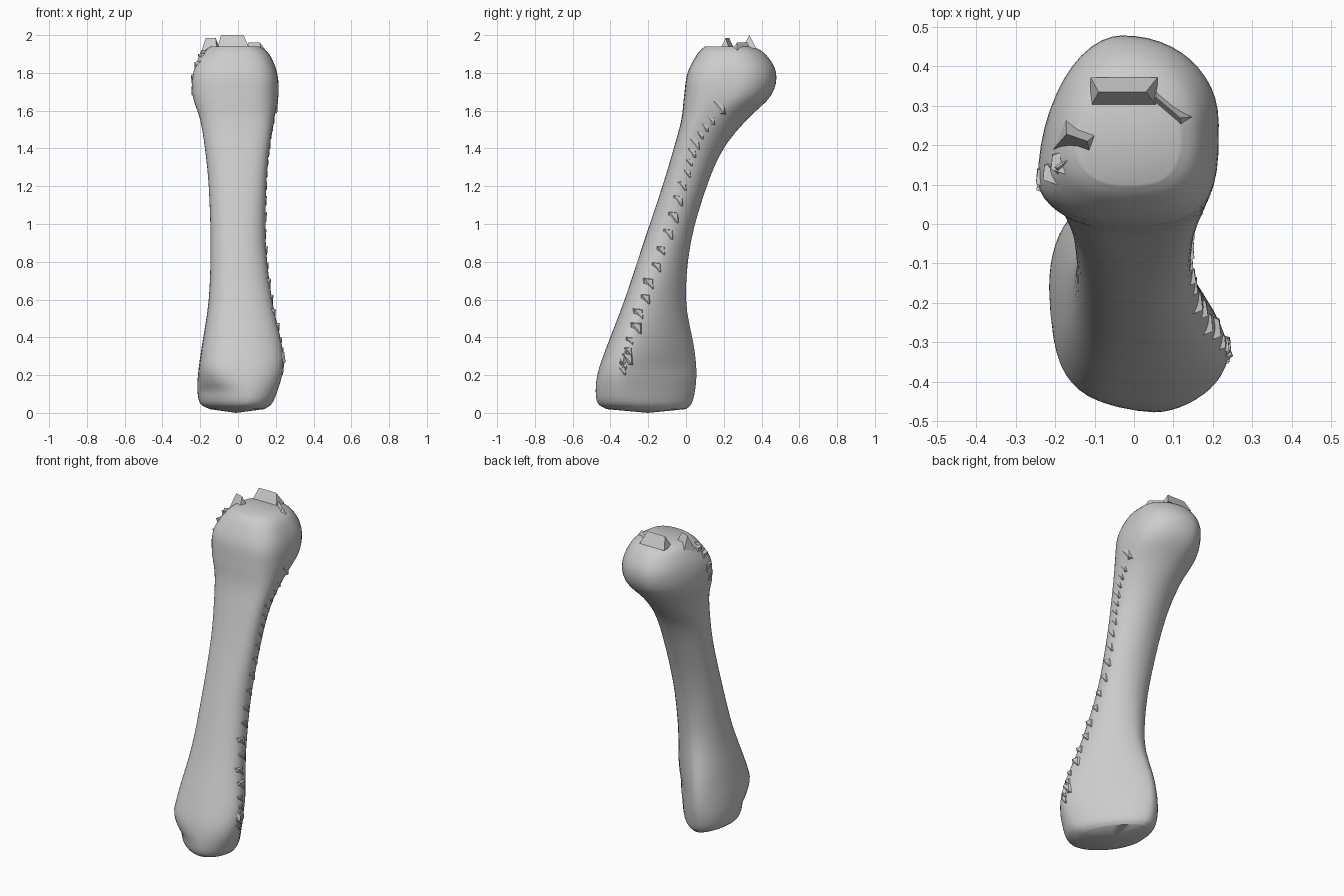
import bpy, bmesh, math, random
from mathutils import Vector

if "Cube" in bpy.data.objects:
    bpy.data.objects.remove(bpy.data.objects["Cube"])

random.seed(4)
SEG, SUB = 48, 4

bone_mat = bpy.data.materials.new("bone grey")
bone_mat.diffuse_color = (0.6, 0.6, 0.6, 1)
bone_mat.use_nodes = True
bone_mat.node_tree.nodes["Principled BSDF"].inputs["Base Color"].default_value = bone_mat.diffuse_color

# Sections: z, y front, y back, x left, x right, y of left/right peak, x of front/back peak
SECTIONS = [
    (.02, -.42, .00, -.15, .14, -.20, -.28, .04, -.07),
    (.05, -.466, .03, -.20, .18, -.18, -.31, .05, -.08),
    (.12, -.478, .048, -.215, .21, -.16, -.33, .05, -.09),
    (.22, -.465, .055, -.21, .236, -.18, -.33, .04, -.09),
    (.35, -.42, .042, -.192, .234, -.20, -.30, .02, -.08),
    (.60, -.325, .00, -.155, .18, -.17, -.22, .01, -.03),
    (.90, -.225, .025, -.145, .147, -.10, -.11, 0, -.01),
    (1.20, -.125, .11, -.155, .15, -.01, -.02, 0, 0),
    (1.40, -.065, .20, -.175, .165, .04, .04, 0, 0),
    (1.55, -.025, .32, -.20, .19, .08, .12, -.01, -.01),
    (1.68, -.01, .45, -.24, .214, .11, .24, -.02, -.03),
    (1.80, .008, .477, -.237, .207, .12, .26, -.02, -.03),
    (1.90, .06, .42, -.19, .165, .18, .25, -.02, -.02),
    (1.94, .10, .35, -.145, .115, .21, .24, -.02, -.02),
]

# Roundness (superellipse power) by height: z, front left, front right, back left, back right
ROUND = [
    (0, 1.6, 2.0, 2.3, 1.5),
    (.12, 1.8, 2.0, 2.1, 1.4),
    (.24, 3.1, 2.1, 2.1, 1.3),
    (.4, 2.8, 2.1, 2.1, 1.4),
    (.65, 2.5, 2.2, 2.1, 1.65),
    (1.0, 2.3, 2.3, 2.15, 1.9),
    (1.5, 2.2, 3.0, 2.0, 1.9),
    (1.75, 2.1, 3.4, 1.9, 2.1),
    (2.0, 2.3, 2.8, 2.1, 2.1),
]


def roundness(z):
    for a, b in zip(ROUND, ROUND[1:]):
        if z <= b[0]:
            t = (z - a[0]) / (b[0] - a[0])
            return [p + (q - p) * t for p, q in zip(a[1:], b[1:])]


def section(u):
    """Smoothly interpolated section at index position u."""
    i = min(int(u), len(SECTIONS) - 2)
    t = u - i
    a, b = SECTIONS[max(i - 1, 0)], SECTIONS[i]
    c, d = SECTIONS[i + 1], SECTIONS[min(i + 2, len(SECTIONS) - 1)]
    return [.5 * (2 * q + (r - p) * t + (2 * p - 5 * q + 4 * r - s) * t * t
                  + (3 * q - p - 3 * r + s) * t ** 3) for p, q, r, s in zip(a, b, c, d)]


def ring(sec):
    z, yf, yb, xl, xr, yl, yr, xf, xb = sec
    fl, fr, bl, br = roundness(z)
    pts = []
    for k in range(SEG):
        a = 2 * math.pi * k / SEG
        c, s = math.cos(a), math.sin(a)
        xs, ys = (xr, yr) if c > 0 else (xl, yl)
        xm, ye = (xb, yb) if s > 0 else (xf, yf)
        n = (br if c > 0 else bl) if s > 0 else (fr if c > 0 else fl)
        pts.append(Vector((xm + (xs - xm) * abs(c) ** (2 / n),
                           ys + (ye - ys) * abs(s) ** (2 / n), z)))
    return pts


def finish(bm, name, angle):
    bmesh.ops.recalc_face_normals(bm, faces=bm.faces)
    mesh = bpy.data.meshes.new(name)
    bm.to_mesh(mesh)
    bm.free()
    obj = bpy.data.objects.new(name, mesh)
    bpy.context.collection.objects.link(obj)
    mesh.materials.append(bone_mat)
    bpy.ops.object.select_all(action='DESELECT')
    obj.select_set(True)
    bpy.context.view_layer.objects.active = obj
    if angle:
        bpy.ops.object.shade_smooth_by_angle(angle=math.radians(angle))
    return obj


def hull(bm, pts):
    verts = [bm.verts.new(p) for p in pts]
    bmesh.ops.convex_hull(bm, input=verts)


def crest(bm, p, q, width, z0, z1):
    """Roof-shaped chip running from p to q."""
    p, q = Vector((*p, z0)), Vector((*q, z0))
    d = (q - p).normalized()
    side = Vector((-d.y, d.x, 0)) * width / 2
    up = Vector((0, 0, z1 - z0))
    hull(bm, [p + side, p - side, q + side, q - side, p + up + d * .02, q + up - d * .03])


# Main bone: lofted shaft with foot and rounded head
bm = bmesh.new()
steps = (len(SECTIONS) - 1) * SUB
rings = [[bm.verts.new(p) for p in ring(section(i / SUB))] for i in range(steps + 1)]
for r0, r1 in zip(rings, rings[1:]):
    for k in range(SEG):
        j = (k + 1) % SEG
        bm.faces.new((r0[k], r0[j], r1[j], r1[k]))
bm.faces.new(rings[-1])
# slightly domed underside
tip = bm.verts.new((-.01, -.2, 0))
for k in range(SEG):
    bm.faces.new((rings[0][(k + 1) % SEG], rings[0][k], tip))
finish(bm, "bone_shaft", 40)

# Broken crests on top of the head
bm = bmesh.new()
crest(bm, (-.11, .335), (.06, .335), .075, 1.93, 2.0)
crest(bm, (.04, .335), (.14, .25), .06, 1.90, 1.96)
crest(bm, (-.19, .235), (-.09, .20), .10, 1.87, 1.985)
crest(bm, (-.21, .13), (-.13, .19), .05, 1.84, 1.92)
finish(bm, "head_crests", 0)

# Chipped ridge along the right side, and a short one on the left of the head
bm = bmesh.new()


def chip(sec, right, size):
    z = sec[0]
    x, y, out = (sec[4], sec[6], 1) if right else (sec[3], sec[5], -1)
    y += random.uniform(-.01, .01)
    bump = random.uniform(.003, .009)
    inner = x - out * .03
    hull(bm, [(inner, y - size, z - size), (inner, y + size, z - size),
              (inner, y + size, z + size), (inner, y - size, z + size),
              (x + out * bump, y - size * .6, z + size * .8),
              (x + out * bump * .5, y + size * .7, z - size * .7),
              (x + out * bump * .3, y + size * .6, z + size * .7)])


for i in range(22):
    chip(section(3 + 6 * i / 21), True, random.uniform(.022, .036))
for u in (10.2, 10.7, 11.3, 11.7):
    chip(section(u), False, .03)
chip(section(9.5), True, .04)
# protruding corner of the foot
hull(bm, [(.20, -.37, .33), (.20, -.28, .36), (.20, -.28, .2), (.20, -.37, .2),
          (.252, -.335, .27), (.245, -.32, .32)])
finish(bm, "ridge_chips", 0)
